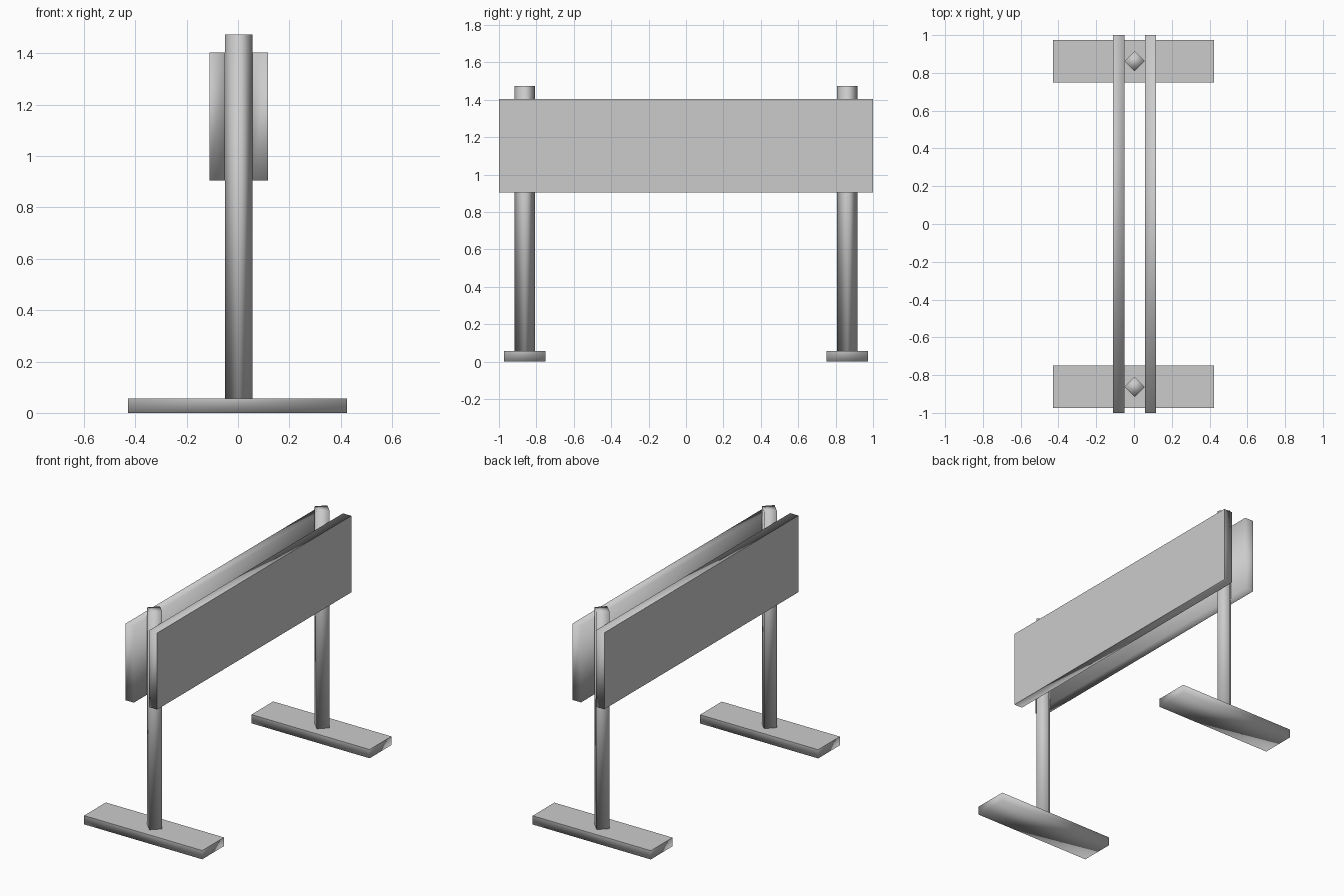
import bpy, bmesh
from mathutils import Vector

cube = bpy.data.objects.get("Cube")
if cube:
    bpy.data.objects.remove(cube, do_unlink=True)

GREY = (0.6, 0.6, 0.6, 1.0)
grey = bpy.data.materials.new("painted grey")
grey.use_nodes = True
grey.diffuse_color = GREY
grey.node_tree.nodes["Principled BSDF"].inputs["Base Color"].default_value = GREY


def prism(name, corners, z0, z1, flat_side=None):
    """Extrude a footprint; smooth all over except one crisp flat side."""
    bm = bmesh.new()
    base = bm.faces.new([bm.verts.new((x, y, z0)) for x, y in corners])
    top = bmesh.ops.extrude_face_region(bm, geom=[base], use_keep_orig=True)
    for item in top["geom"]:
        if isinstance(item, bmesh.types.BMVert):
            item.co.z = z1
    bmesh.ops.recalc_face_normals(bm, faces=bm.faces[:])
    for face in bm.faces:
        face.smooth = True
    if flat_side:
        for face in bm.faces:
            if face.normal.dot(Vector(flat_side)) > 0.9:
                face.smooth = False
                for edge in face.edges:
                    edge.smooth = False
    mesh = bpy.data.meshes.new(name)
    bm.to_mesh(mesh)
    bm.free()
    mesh.materials.append(grey)
    obj = bpy.data.objects.new(name, mesh)
    bpy.context.collection.objects.link(obj)
    return obj


def rectangle(x0, x1, y0, y1):
    return [(x0, y0), (x1, y0), (x1, y1), (x0, y1)]


# Feet and diamond-section posts at both ends
POST_X, POST_R = 0.003, 0.054
FOOT_HEIGHT = 0.057
for end, sign in (("front", -1), ("back", 1)):
    y = sign * 0.862
    prism(f"{end}_foot", rectangle(-0.428, 0.424, y - 0.112, y + 0.112),
          0, FOOT_HEIGHT, (0, 0, 1))
    diamond = [(POST_X + POST_R, y), (POST_X, y + POST_R),
               (POST_X - POST_R, y), (POST_X, y - POST_R)]
    prism(f"{end}_post", diamond, FOOT_HEIGHT, 1.473)

# Boards on either side of the posts, with crisp outer faces
for side, sign in (("left", 1), ("right", -1)):
    inner = POST_X + sign * POST_R
    outer = POST_X + sign * 0.114
    prism(f"{side}_board", rectangle(min(inner, outer), max(inner, outer), -1, 1),
          0.904, 1.403, (sign, 0, 0))
